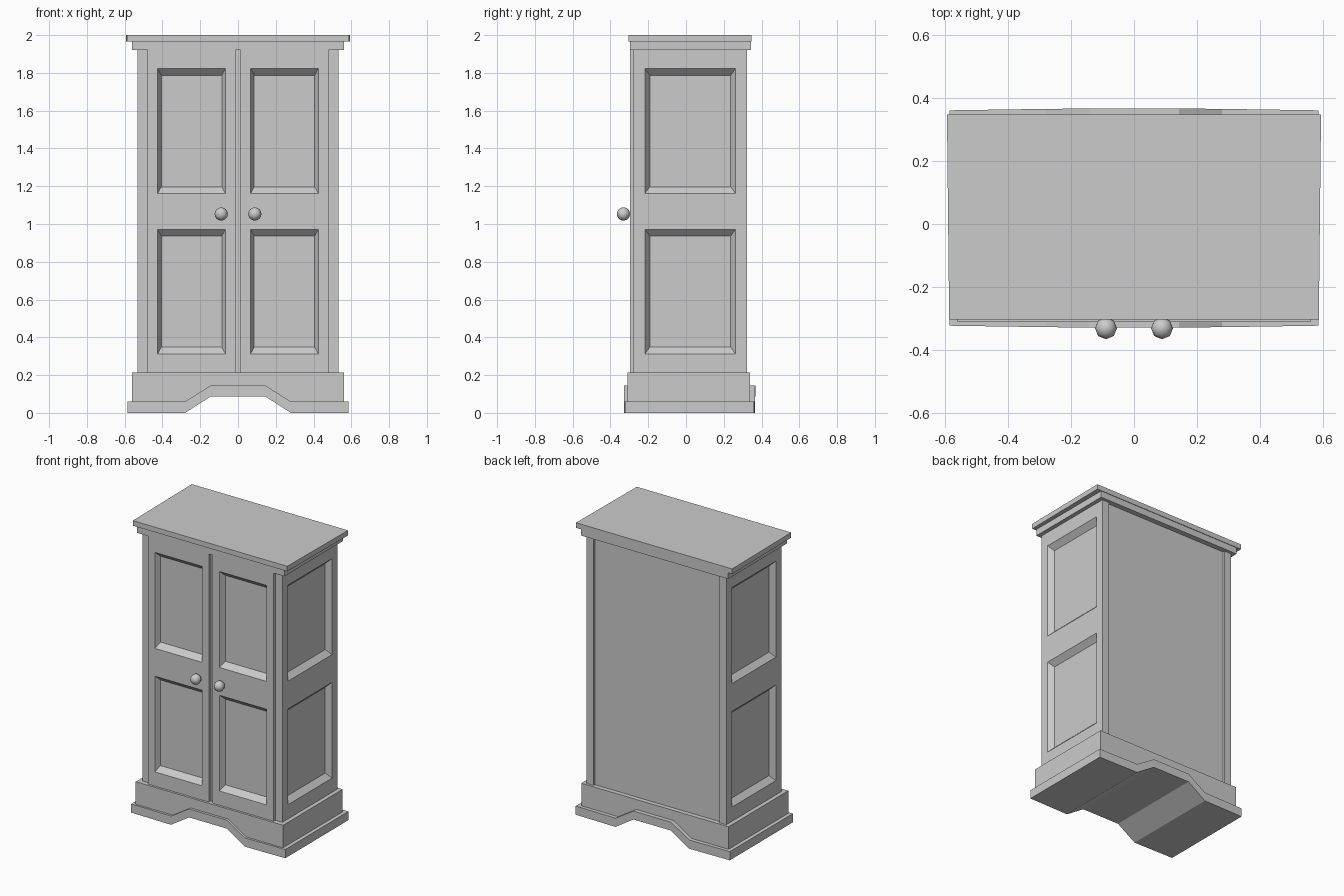
import bpy, bmesh
from mathutils import Vector

if "Cube" in bpy.data.objects:
    bpy.data.objects.remove(bpy.data.objects["Cube"])


def finish(name, bm):
    bmesh.ops.recalc_face_normals(bm, faces=bm.faces)
    mesh = bpy.data.meshes.new(name)
    bm.to_mesh(mesh)
    bm.free()
    obj = bpy.data.objects.new(name, mesh)
    bpy.context.collection.objects.link(obj)
    return obj


def slab(name, front_x, back_x, y0, y1, z0, z1):
    """Flat board whose front and back widths may differ."""
    bm = bmesh.new()
    foot = [(-front_x, y0), (front_x, y0), (back_x, y1), (-back_x, y1)]
    face = bm.faces.new([bm.verts.new((x, y, z0)) for x, y in foot])
    up = bmesh.ops.extrude_face_region(bm, geom=[face])["geom"]
    bmesh.ops.translate(bm, vec=(0, 0, z1 - z0),
                        verts=[v for v in up if isinstance(v, bmesh.types.BMVert)])
    return finish(name, bm)


def arched_board(name, stations, y_front, y_back, bulge=0.0):
    """Board swept along x; stations are (x, bottom z, top z) of the right half."""
    full = [(-x, b, t) for x, b, t in reversed(stations)] + stations
    edge = full[-1][0]
    bm = bmesh.new()
    rings = []
    for x, b, t in full:
        out = bulge * (1 - (x / edge) ** 2)
        yf, yb = y_front - out, y_back + out
        rings.append([bm.verts.new(p) for p in
                      ((x, yf, b), (x, yb, b), (x, yb, t), (x, yf, t))])
    for r, s in zip(rings, rings[1:]):
        for i in range(4):
            j = (i + 1) % 4
            bm.faces.new((r[i], r[j], s[j], s[i]))
    bm.faces.new(rings[0])
    bm.faces.new(rings[-1])
    return finish(name, bm)


# Cabinet body: plan outline raised in rows, with sunk bevelled panels
half = [(0.014, -0.272), (0.014, -0.296), (0.067, -0.296), (0.425, -0.296),
        (0.479, -0.296), (0.479, -0.278), (0.532, -0.278), (0.532, -0.217),
        (0.532, 0.262), (0.532, 0.322), (0.479, 0.322), (0.479, 0.307)]
outline = half + [(-x, y) for x, y in reversed(half)]
rows = [0.2, 0.313, 0.971, 1.162, 1.822, 1.92]
n = len(outline)
panel_segments = {2, 7, n - 2 - 2, n - 2 - 7}
bm = bmesh.new()
grid = [[bm.verts.new((x, y, z)) for x, y in outline] for z in rows]
panels = []
for r in range(len(rows) - 1):
    for i in range(n):
        j = (i + 1) % n
        face = bm.faces.new((grid[r][i], grid[r][j], grid[r + 1][j], grid[r + 1][i]))
        if r in (1, 3) and i in panel_segments:
            panels.append(face)
bm.normal_update()
for face in bmesh.ops.extrude_discrete_faces(bm, faces=panels)["faces"]:
    centre = face.calc_center_median()
    face.normal_update()
    inward = face.normal.copy()
    if inward.dot(Vector((centre.x, centre.y, 0))) > 0:
        inward.negate()
    for v in face.verts:
        v.co = centre + (v.co - centre) * 0.895 + inward * 0.035
finish("cabinet_body", bm)

# Cornice and top board
slab("cornice", 0.56, 0.56, -0.296, 0.343, 1.92, 1.965)
slab("top_board", 0.587, 0.594, -0.304, 0.347, 1.965, 2.0)

# Plinth and its arched foot trim
arched_board("plinth", [(0.143, 0.1, 0.215), (0.28, 0.02, 0.215), (0.56, 0.02, 0.215)],
             -0.311, 0.338)
arched_board("foot_trim", [(0.143, 0.088, 0.146), (0.28, 0.0, 0.06), (0.586, 0.0, 0.06)],
             -0.323, 0.361, bulge=0.006)

# Door knobs
for side, x in (("left", -0.089), ("right", 0.089)):
    bpy.ops.mesh.primitive_uv_sphere_add(segments=8, ring_count=8, radius=0.035,
                                         location=(x, -0.331, 1.053))
    knob = bpy.context.object
    knob.name = side + "_knob"
    bpy.ops.object.shade_smooth()
